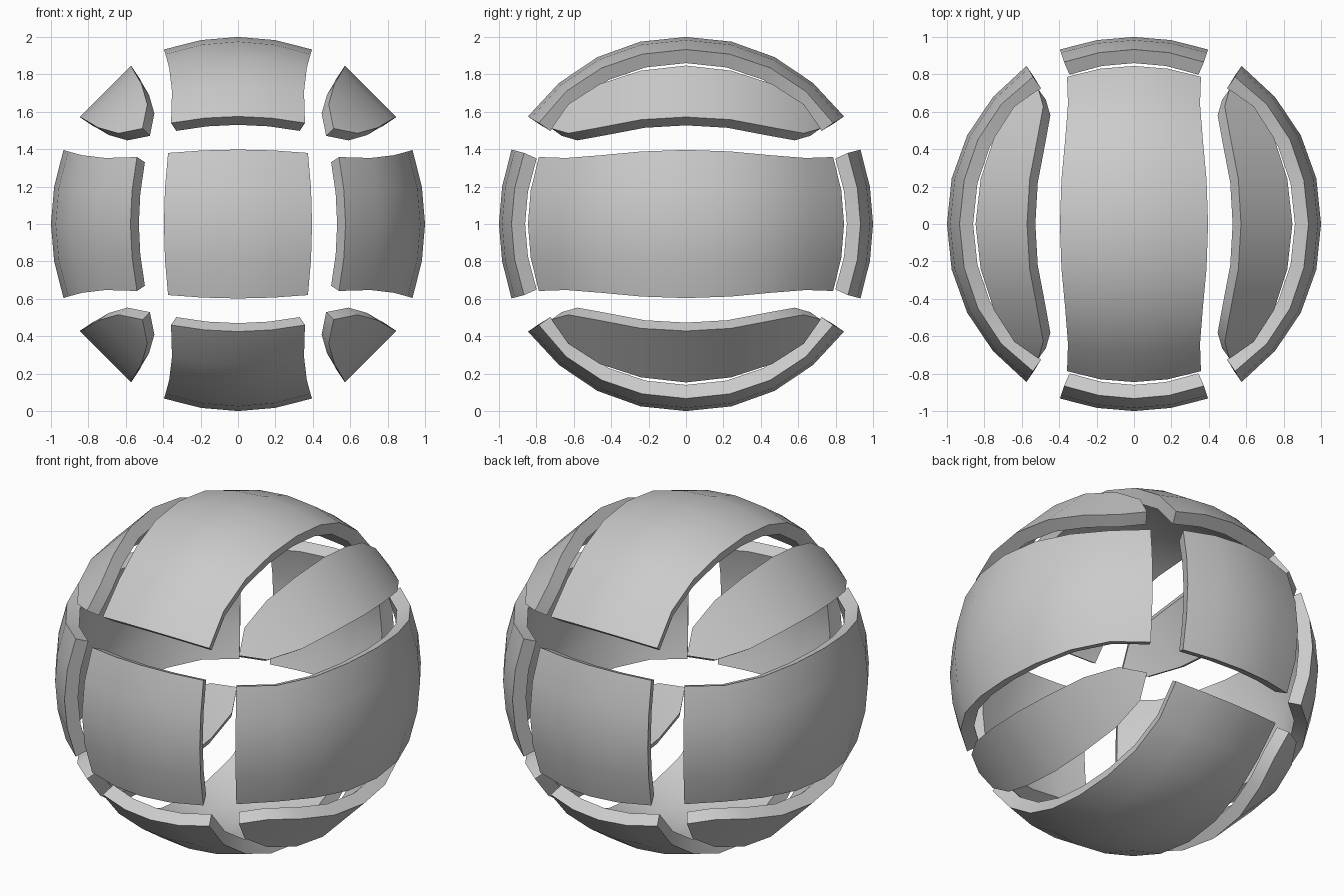
import bpy, bmesh, math
from mathutils import Matrix, Vector

if "Cube" in bpy.data.objects:
    bpy.data.objects.remove(bpy.data.objects["Cube"])

INNER = 0.922          # inner shell radius relative to the outer one


def shell(name, rows, turn):
    """Make a solid curved plate from a grid of outer surface points."""
    bm = bmesh.new()
    outer = [[bm.verts.new(p) for p in row] for row in rows]
    for a, b in zip(outer, outer[1:]):
        for i in range(len(a) - 1):
            bm.faces.new((a[i], a[i + 1], b[i + 1], b[i]))
    bmesh.ops.remove_doubles(bm, verts=bm.verts[:], dist=1e-4)
    faces = bm.faces[:]
    rim = [tuple(e.verts) for e in bm.edges if e.is_boundary]
    inside = {v: bm.verts.new(v.co * INNER) for v in bm.verts[:]}
    for f in faces:
        bm.faces.new([inside[v] for v in reversed(f.verts)])
    for a, b in rim:
        bm.faces.new((a, b, inside[b], inside[a]))
    bmesh.ops.recalc_face_normals(bm, faces=bm.faces[:])
    bm.transform(Matrix.Translation((0, 0, 1)) @ turn)
    mesh = bpy.data.meshes.new(name)
    bm.to_mesh(mesh)
    bm.free()
    ob = bpy.data.objects.new(name, mesh)
    bpy.context.collection.objects.link(ob)
    bpy.ops.object.select_all(action='DESELECT')
    ob.select_set(True)
    bpy.context.view_layer.objects.active = ob
    bpy.ops.object.shade_smooth_by_angle(angle=math.radians(32))


def both_ways(half):
    """Mirror a half list of rows (y >= 0) to the other side."""
    flip = [[Vector((p.x, -p.y, p.z)) for p in r] for r in half[:0:-1]]
    return flip + half


STEPS = (-1, -0.5, 0, 0.5, 1)

# long panel: centre line (y, z) and side edge (x, y, z), from the middle to one end
centre = [(0, 1), (.243, .975), (.474, .892), (.679, .754), (.845, .575)]
side = [(.396, 0, .933), (.388, .235, .908), (.368, .45, .835),
        (.353, .64, .71), (.358, .787, .54)]
long_half = [[Vector((s * x, cy + (y - cy) * s * s, cz + (z - cz) * s * s))
              for s in STEPS]
             for (cy, cz), (x, y, z) in zip(centre, side)]

# narrow lens strip between two long panels, pinched to a point at each end
edge = [(.572, 0, .847), (.558, .24, .82), (.516, .46, .749),
        (.485, .63, .64), (.511, .72, .511)]
lens_half = [[Vector((x, y, z)), Vector((z, y, x))] for x, y, z in edge]

# square end cap facing the front
cap = [[Vector((s * (.396 - .022 * t * t),
                -(1 - .067 * (s * s + t * t)),
                t * (.398 - .018 * s * s))) for s in STEPS] for t in STEPS]

# four long panels and four strips ring the y axis
for i, where in enumerate(("top", "right", "bottom", "left")):
    turn = Matrix.Rotation(math.pi / 2 * i, 4, 'Y')
    shell(where + "_panel", both_ways(long_half), turn)
    shell("corner_strip_%d" % (i + 1), both_ways(lens_half), turn)

# end caps
shell("front_panel", cap, Matrix.Identity(4))
shell("back_panel", cap, Matrix.Rotation(math.pi, 4, 'Z'))
